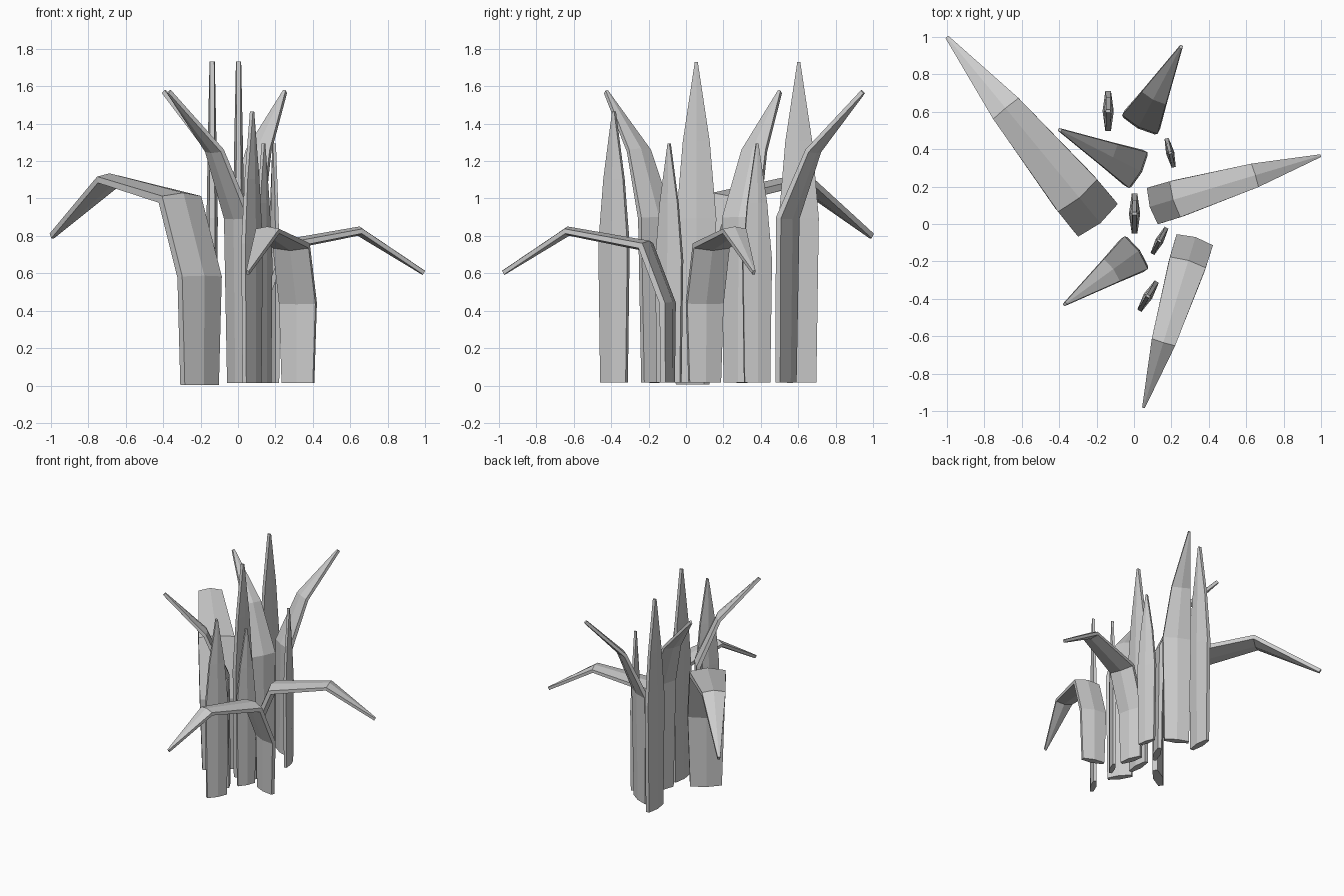
import bpy, bmesh, math
from mathutils import Vector

if "Cube" in bpy.data.objects:
    bpy.data.objects.remove(bpy.data.objects["Cube"])

# Side profiles: (outward distance, height, half width, half thickness)
STRAIGHT = [(0, 0, .094, .028), (0, .88, .107, .030), (0, 1.29, .072, .023), (0, 1.715, .008, .014)]
LEANING = [(0, 0, .094, .028), (.01, .88, .107, .030), (.165, 1.24, .072, .023), (.465, 1.555, .008, .014)]
DROOPING = [(0, 0, .118, .038), (0, .575, .137, .040), (.165, .99, .135, .040),
            (.75, 1.095, .088, .032), (1.24, .795, .010, .018)]


def blade(name, base, heading, profile, scale=1.0, z0=.015):
    """Loft a flattened hexagon along a path that bends towards the heading."""
    out = Vector((heading[0], heading[1], 0)).normalized()
    side = Vector((-out.y, out.x, 0))
    origin = Vector((base[0], base[1], z0))
    path = [Vector((d, z)) * scale for d, z, _, _ in profile]
    bm = bmesh.new()
    rings = []
    for i, (_, _, w, t) in enumerate(profile):
        # cross-section is mitred at each bend
        tan = Vector((0, 0))
        miter = 1.0
        if i > 0:
            tan += (path[i] - path[i - 1]).normalized()
        if i < len(path) - 1:
            tan += (path[i + 1] - path[i]).normalized()
        if 0 < i < len(path) - 1:
            miter = 2 / tan.length
        tan.normalize()
        normal = (out * tan.y - Vector((0, 0, 1)) * tan.x) * miter
        centre = origin + out * path[i].x + Vector((0, 0, path[i].y))
        w, t = w * scale, t * scale
        e = t * .5 if i < len(path) - 1 else t * .8
        section = [(w, e), (0, t), (-w, e), (-w, -e), (0, -t), (w, -e)]
        rings.append([bm.verts.new(centre + side * a + normal * b) for a, b in section])
    for lo, hi in zip(rings, rings[1:]):
        for k in range(6):
            n = (k + 1) % 6
            bm.faces.new((lo[k], lo[n], hi[n], hi[k]))
    bm.faces.new(rings[0][::-1])
    bm.faces.new(rings[-1])
    bmesh.ops.recalc_face_normals(bm, faces=bm.faces)
    mesh = bpy.data.meshes.new(name)
    bm.to_mesh(mesh)
    bm.free()
    obj = bpy.data.objects.new(name, mesh)
    bpy.context.collection.objects.link(obj)


# Upright blades
for i, (base, heading, s) in enumerate([
        ((.003, .055), (1, 0), 1), ((-.138, .603), (1, 0), 1),
        ((.193, .38), (.14, .035), .745), ((.136, -.09), (.14, -.075), .745),
        ((.075, -.385), (.15, -.09), .845)]):
    blade(f"upright_blade_{i + 1}", base, heading, STRAIGHT, s)

# Blades leaning outwards
for i, (base, heading) in enumerate([
        ((.033, .535), (.22, .415)), ((.018, .29), (-.42, .215)), ((.008, -.155), (-.38, -.275))]):
    blade(f"leaning_blade_{i + 1}", base, heading, LEANING)

# Large drooping outer leaves
for i, (base, heading, s, z0) in enumerate([
        ((-.205, .035), (-.795, .965), 1, .005), ((.112, .10), (.885, .265), .74, .015),
        ((.32, -.098), (-.27, -.885), .74, .015)]):
    blade(f"drooping_leaf_{i + 1}", base, heading, DROOPING, s, z0)
